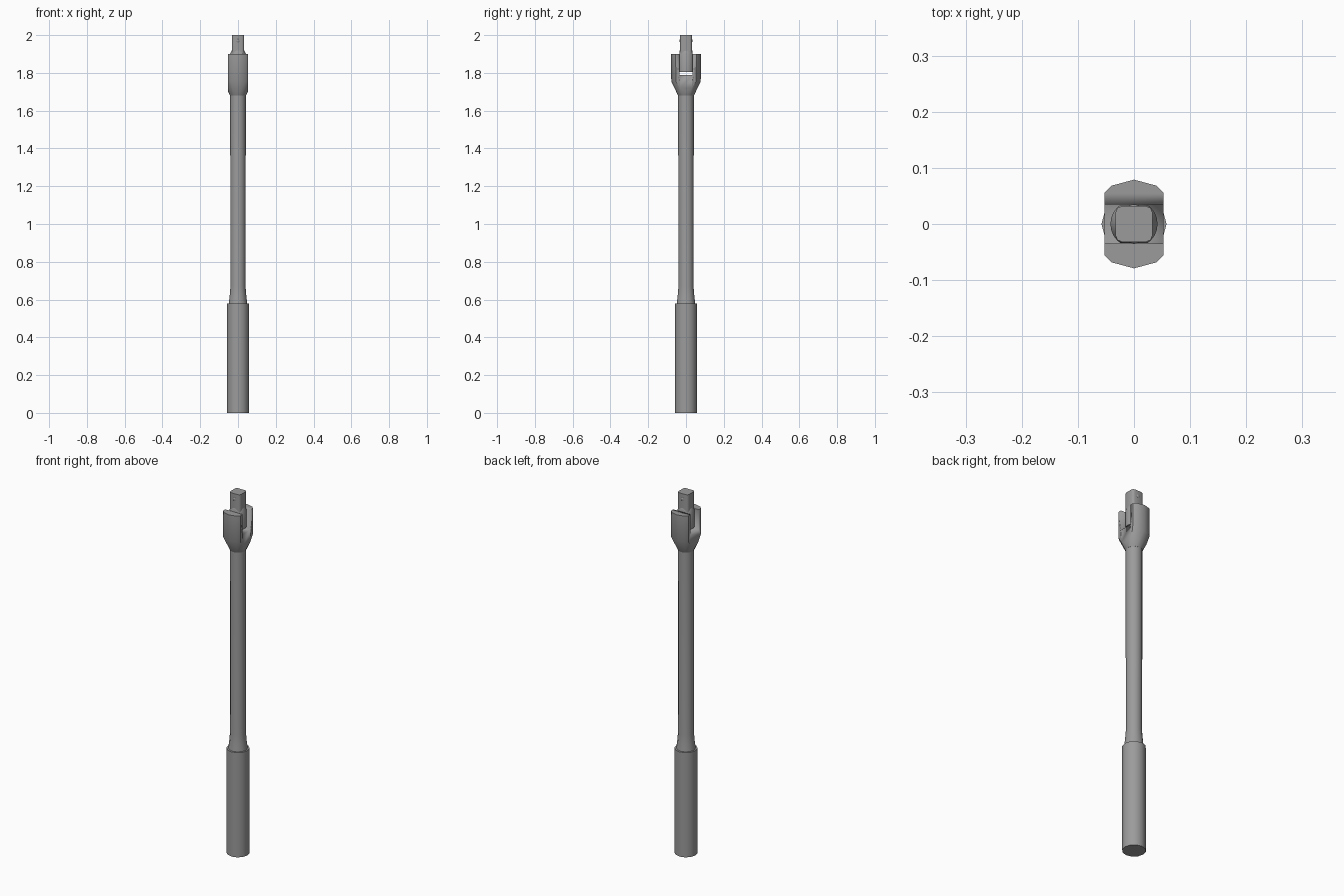
import bpy, bmesh, math
from mathutils import Vector

if "Cube" in bpy.data.objects:
    bpy.data.objects.remove(bpy.data.objects["Cube"])

steel = bpy.data.materials.new("dark_steel")
steel.diffuse_color = (0.33, 0.33, 0.33, 1)
steel.use_nodes = True
steel.node_tree.nodes["Principled BSDF"].inputs["Base Color"].default_value = steel.diffuse_color


def finish(bm, name, angle=35):
    bmesh.ops.recalc_face_normals(bm, faces=bm.faces)
    mesh = bpy.data.meshes.new(name)
    bm.to_mesh(mesh)
    bm.free()
    mesh.materials.append(steel)
    ob = bpy.data.objects.new(name, mesh)
    bpy.context.collection.objects.link(ob)
    bpy.ops.object.select_all(action='DESELECT')
    ob.select_set(True)
    bpy.context.view_layer.objects.active = ob
    bpy.ops.object.shade_smooth_by_angle(angle=math.radians(angle))
    return ob


def lathe(profile, sides):
    """Closed solid of revolution about z from (radius, height) pairs."""
    bm = bmesh.new()
    rings = [[bm.verts.new((r * math.cos(2 * math.pi * i / sides),
                            r * math.sin(2 * math.pi * i / sides), z))
              for i in range(sides)] for r, z in profile]
    for a, b in zip(rings, rings[1:]):
        for i in range(sides):
            j = (i + 1) % sides
            bm.faces.new((a[i], a[j], b[j], b[i]))
    bm.faces.new(rings[0][::-1])
    bm.faces.new(rings[-1])
    return bm


def trim(bm, axis, limit):
    """Slice flats on both sides of an axis and cap them."""
    for s in (-1, 1):
        n = Vector((0, 0, 0))
        n[axis] = s
        cut = bmesh.ops.bisect_plane(
            bm, geom=bm.verts[:] + bm.edges[:] + bm.faces[:],
            plane_co=n * limit, plane_no=n, clear_outer=True)
        edges = [e for e in cut['geom_cut'] if isinstance(e, bmesh.types.BMEdge)]
        bmesh.ops.holes_fill(bm, edges=edges)


def box(size, centre):
    bm = bmesh.new()
    bmesh.ops.create_cube(bm, size=1)
    for v in bm.verts:
        v.co = Vector(a * b + c for a, b, c in zip(v.co, size, centre))
    return bm


# Grip
finish(lathe([(0.058, 0), (0.058, 0.58)], 12), "grip")

# Shaft with flared foot
finish(lathe([(0.049, 0.58), (0.044, 0.62), (0.040, 0.67), (0.0415, 1.68)], 12), "shaft")

# Forked head: turned shape with two flats
bm = lathe([(0.042, 1.68), (0.078, 1.755), (0.079, 1.90)], 12)
trim(bm, 0, 0.053)
head = finish(bm, "forked_head")

# Slot through the head
slot = finish(box((0.3, 0.07, 0.3), (0, 0, 1.94)), "slot_cutter")
slot.hide_render = True
slot.hide_viewport = True
mod = head.modifiers.new("slot", 'BOOLEAN')
mod.operation = 'DIFFERENCE'
mod.solver = 'EXACT'
mod.object = slot

# Swivel knuckle between the fork arms
bm = lathe([(0.042, 1.805), (0.042, 1.90), (0.032, 1.92)], 24)
trim(bm, 1, 0.034)
finish(bm, "swivel_knuckle")

# Square drive tang with rounded corners
bm = box((0.066, 0.064, 0.13), (0, 0, 1.935))
upright = [e for e in bm.edges if abs(e.verts[0].co.z - e.verts[1].co.z) > 0.1]
bmesh.ops.bevel(bm, geom=upright, offset=0.012, segments=2, profile=0.5, affect='EDGES')
finish(bm, "drive_tang", 50)

# Locking balls on both faces of the tang
for label, s in (("front", -1), ("back", 1)):
    bm = bmesh.new()
    bmesh.ops.create_uvsphere(bm, u_segments=12, v_segments=8, radius=0.014)
    bmesh.ops.translate(bm, verts=bm.verts, vec=(0, s * 0.0215, 1.97))
    finish(bm, "locking_ball_" + label)
